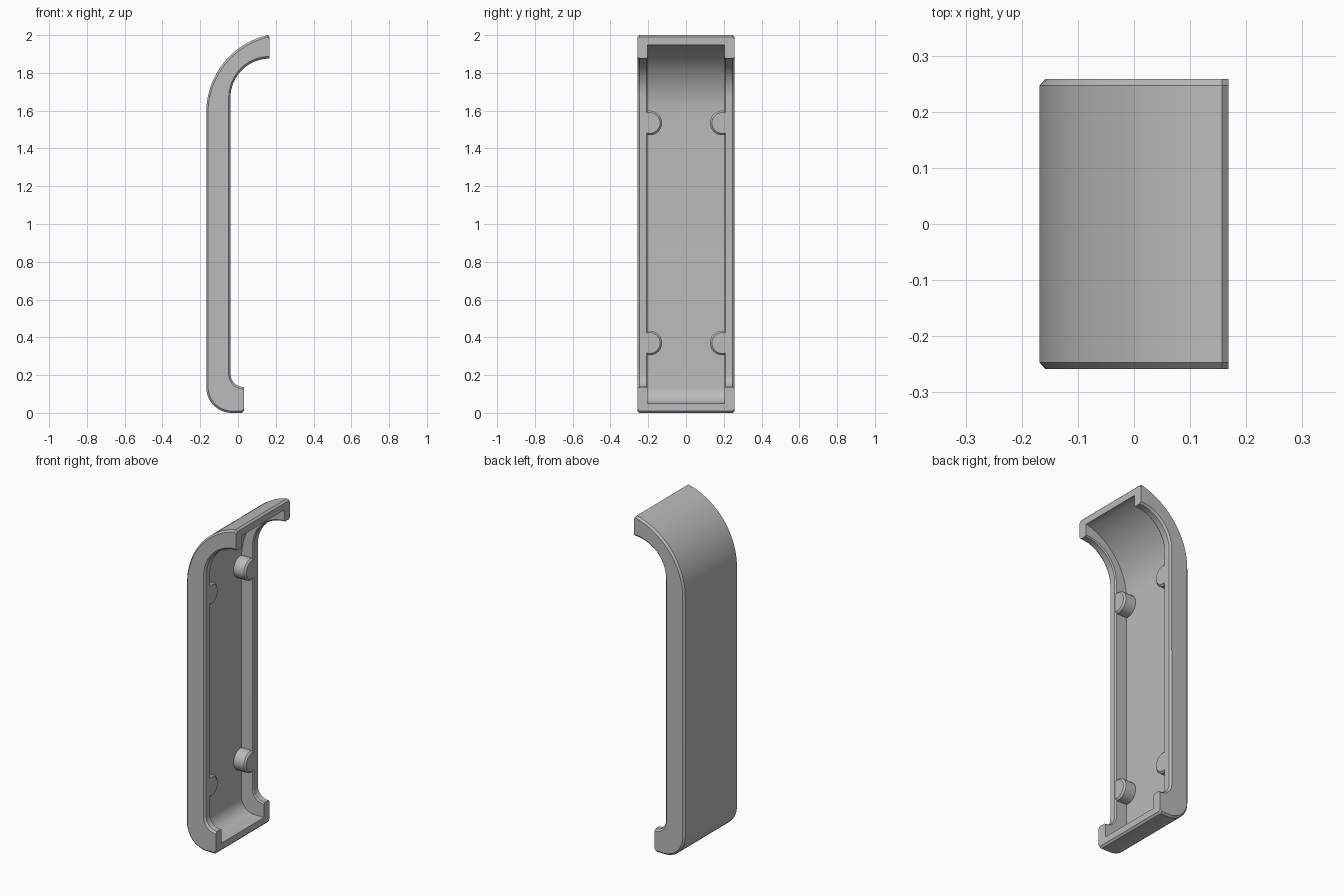
import bpy, bmesh, math
from mathutils import Vector

cube = bpy.data.objects.get("Cube")
if cube:
    bpy.data.objects.remove(cube, do_unlink=True)

# Material
grey = bpy.data.materials.new("plain_grey")
grey.use_nodes = True
colour = (0.5, 0.5, 0.5, 1)
grey.diffuse_color = colour
grey.node_tree.nodes["Principled BSDF"].inputs["Base Color"].default_value = colour

BACK = -0.168       # x of the outer back surface
RIM = -0.04         # x of the open rim
TIP, FOOT = 0.168, 0.032   # x of the upper and lower ends
HALF_W, INNER_W = 0.258, 0.203
FLOOR = 0.05        # shell thickness
CHAMFER, SMALL = 0.011, 0.007
STEPS = 20


def arc(cx, cz, r, start, end):
    """Points of an arc in the xz plane, angles in degrees."""
    out = []
    for i in range(STEPS + 1):
        a = math.radians(start + (end - start) * i / STEPS)
        out.append(Vector((cx + r * math.cos(a), 0, cz + r * math.sin(a))))
    return out


def finish(bm, name):
    bmesh.ops.recalc_face_normals(bm, faces=bm.faces)
    mesh = bpy.data.meshes.new(name)
    bm.to_mesh(mesh)
    bm.free()
    mesh.materials.append(grey)
    obj = bpy.data.objects.new(name, mesh)
    bpy.context.collection.objects.link(obj)
    bpy.ops.object.select_all(action='DESELECT')
    obj.select_set(True)
    bpy.context.view_layer.objects.active = obj
    bpy.ops.object.shade_smooth_by_angle(angle=math.radians(25))
    return obj


def end_angle(cx, r, x):
    return math.degrees(math.acos((x - cx) / r))


# Side paths of outer surface, channel floor and rim, running foot to tip
low_r, top_r = 0.135, 0.42
low_x, top_x = BACK + low_r, BACK + top_r
near_tip = TIP - CHAMFER
top_z = 2 - math.sqrt(top_r ** 2 - (near_tip - top_x) ** 2)


def shell_path(inset):
    low, top = low_r - inset, top_r - inset
    return (arc(low_x, low_r, low, 270, 180)
            + arc(top_x, top_z, top, 180, end_angle(top_x, top, near_tip)))


outer = shell_path(0)
floor = shell_path(FLOOR)
rim_low, rim_top = 0.07, TIP - RIM
rim = (arc(RIM + rim_low, 0.207, rim_low, 265, 180)
       + arc(TIP, 1.668, rim_top, 180, 93))

# Chamfered end stations, and a flat run under the foot
foot_x = FOOT - CHAMFER
outer = ([Vector((FOOT, 0, CHAMFER)), Vector((foot_x, 0, 0))] + outer
         + [Vector((TIP, 0, 2 - CHAMFER))])
floor = ([Vector((FOOT, 0, FLOOR)), Vector((foot_x, 0, FLOOR))] + floor
         + [Vector((TIP, 0, floor[-1].z))])
rim = ([Vector((FOOT, 0, 0.137)), Vector((foot_x + 0.007, 0, 0.137))] + rim
       + [Vector((TIP, 0, 1.668 + rim_top))])

# Channel shell: U section swept along the paths
bm = bmesh.new()
rings = []
for o, f, r in zip(outer, floor, rim):
    d = (r - o).normalized()
    half = [(HALF_W - CHAMFER, o), (HALF_W, o + d * CHAMFER),
            (HALF_W, r - d * CHAMFER), (HALF_W - CHAMFER, r),
            (INNER_W + SMALL, r), (INNER_W, r - d * SMALL), (INNER_W, f)]
    section = half + [(-y, p) for y, p in reversed(half)]
    rings.append([bm.verts.new((p.x, y, p.z)) for y, p in section])
count = len(rings[0])
for a, b in zip(rings, rings[1:]):
    for i in range(count):
        j = (i + 1) % count
        bm.faces.new((a[i], a[j], b[j], b[i]))
bm.faces.new(rings[0])
bm.faces.new(rings[-1])
finish(bm, "channel_shell")


# Bosses: chamfered round posts merging into the side walls
def boss(name, side, z):
    bm = bmesh.new()
    radius, segs = 0.065, 40
    stations = [(BACK + FLOOR / 2, radius), (RIM - 0.01, radius), (RIM - 0.0005, radius - 0.01)]
    loops = []
    for x, r in stations:
        loops.append([bm.verts.new((x, side * 0.192 + r * math.cos(math.tau * k / segs),
                                    z + r * math.sin(math.tau * k / segs)))
                      for k in range(segs)])
    for a, b in zip(loops, loops[1:]):
        for i in range(segs):
            j = (i + 1) % segs
            bm.faces.new((a[i], a[j], b[j], b[i]))
    bm.faces.new(loops[0])
    bm.faces.new(loops[-1])
    bmesh.ops.bisect_plane(bm, geom=bm.verts[:] + bm.edges[:] + bm.faces[:],
                           plane_co=(0, side * 0.22, 0), plane_no=(0, side, 0),
                           clear_outer=True)
    finish(bm, name)


for side, label in ((-1, "front"), (1, "back")):
    boss("upper_" + label + "_boss", side, 1.535)
    boss("lower_" + label + "_boss", side, 0.37)
